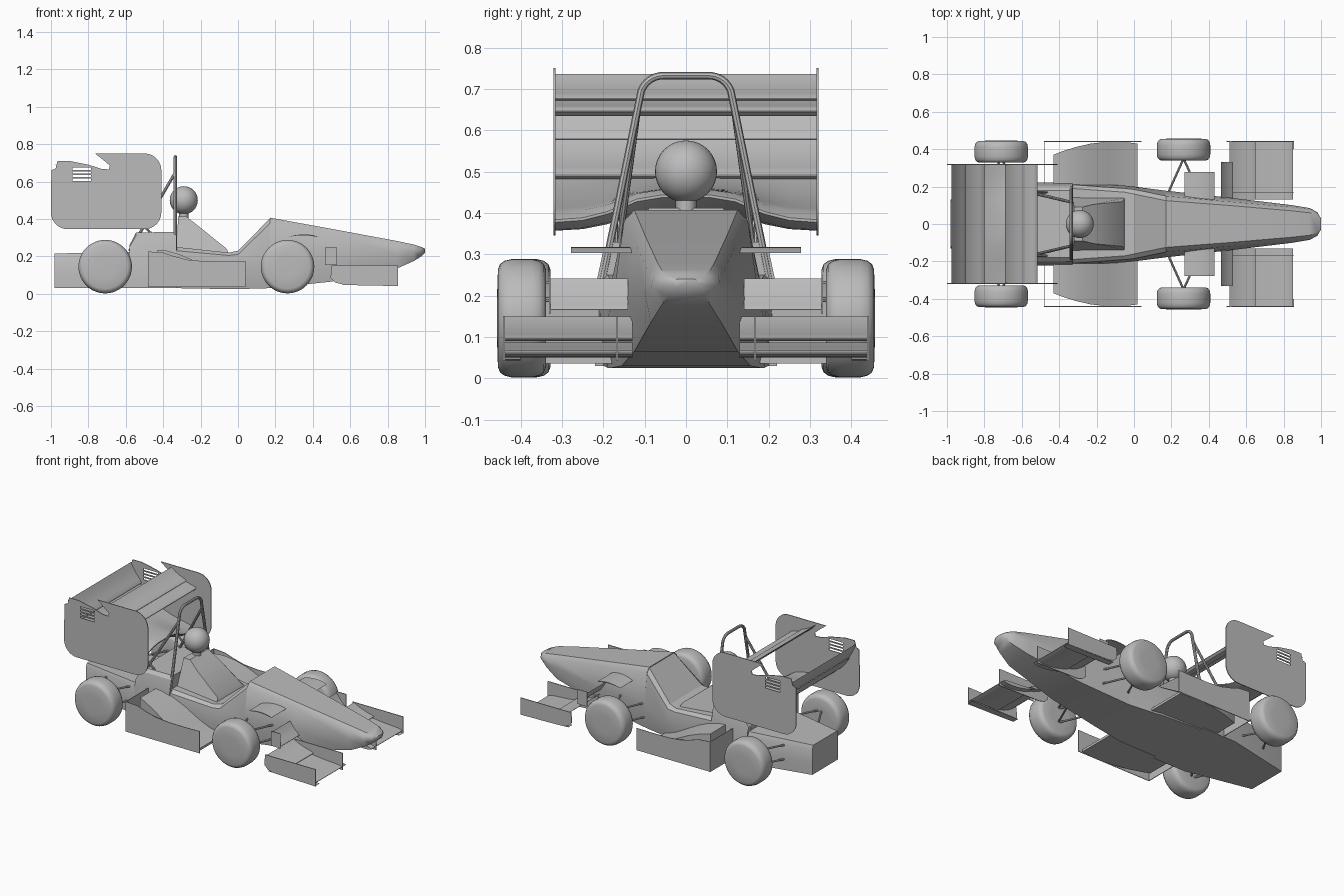
import bpy, bmesh
from math import sin, cos, pi, radians
from mathutils import Matrix

cube = bpy.data.objects.get("Cube")
if cube:
    bpy.data.objects.remove(cube, do_unlink=True)

grey = bpy.data.materials.new("plain_grey")
grey.use_nodes = True
grey.diffuse_color = (0.5, 0.5, 0.5, 1)
grey.node_tree.nodes["Principled BSDF"].inputs["Base Color"].default_value = grey.diffuse_color


def add(name, mesh, angle=30):
    """Link a mesh as a named part and shade it."""
    mesh.materials.clear()
    mesh.materials.append(grey)
    ob = bpy.data.objects.new(name, mesh)
    bpy.context.collection.objects.link(ob)
    bpy.ops.object.select_all(action='DESELECT')
    ob.select_set(True)
    bpy.context.view_layer.objects.active = ob
    bpy.ops.object.shade_smooth_by_angle(angle=radians(angle))
    return ob


def loft(name, rings, angle=30):
    """Skin equal-length rings and cap both ends."""
    bm = bmesh.new()
    vs = [[bm.verts.new(p) for p in r] for r in rings]
    n = len(rings[0])
    for a, b in zip(vs, vs[1:]):
        for i in range(n):
            j = (i + 1) % n
            bm.faces.new((a[i], a[j], b[j], b[i]))
    bm.faces.new(vs[0])
    bm.faces.new(vs[-1])
    bmesh.ops.recalc_face_normals(bm, faces=bm.faces)
    me = bpy.data.meshes.new(name)
    bm.to_mesh(me)
    bm.free()
    return add(name, me, angle)


def from_curve(name, cu, matrix=Matrix()):
    tmp = bpy.data.objects.new("tmp", cu)
    bpy.context.collection.objects.link(tmp)
    dg = bpy.context.evaluated_depsgraph_get()
    me = bpy.data.meshes.new_from_object(tmp.evaluated_get(dg))
    bpy.data.objects.remove(tmp, do_unlink=True)
    me.transform(matrix)
    return add(name, me)


def fill_spline(cu, pts, closed):
    sp = cu.splines.new('POLY')
    sp.points.add(len(pts) - 1)
    for p, co in zip(sp.points, pts):
        p.co = (*co, 1)
    sp.use_cyclic_u = closed


def tube(name, pts, r):
    cu = bpy.data.curves.new(name, 'CURVE')
    cu.dimensions = '3D'
    cu.bevel_depth, cu.bevel_resolution, cu.use_fill_caps = r, 2, True
    fill_spline(cu, pts, False)
    return from_curve(name, cu)


def plate(name, outlines, y, half=0.0025):
    """Upright plate from x, z outlines; later outlines are holes."""
    cu = bpy.data.curves.new(name, 'CURVE')
    cu.dimensions, cu.fill_mode, cu.extrude = '2D', 'BOTH', half
    for o in outlines:
        fill_spline(cu, [(x, z, 0) for x, z in o], True)
    return from_curve(name, cu, Matrix.Translation((0, y, 0)) @ Matrix.Rotation(pi / 2, 4, 'X'))


def arc(cx, cz, r, a0, a1, n=8):
    return [(cx + r * cos(radians(a0 + (a1 - a0) * i / n)),
             cz + r * sin(radians(a0 + (a1 - a0) * i / n))) for i in range(n + 1)]


def foil(name, lead, sag, trail, thick, spans):
    """Cambered wing element; spans hold y and a lift of the leading edge."""
    n = 10
    rings = []
    for y, lift in spans:
        up, low = [], []
        for i in range(n + 1):
            t = i / n
            x = lead[0] + (trail[0] - lead[0]) * t
            z = lead[1] + (trail[1] - lead[1]) * t - sag * 4 * t * (1 - t) + lift * (1 - t)
            h = thick * (1.6 * t ** 0.5 * (1 - t) + 0.08)
            up.append((x, y, z + h))
            low.append((x, y, z - h))
        rings.append(up + low[::-1])
    return loft(name, rings)


# Body: x, bottom half width and height, waist, shoulder, top
def body_ring(x, wb, zb, wm, zm, ws, zs, wt, zt):
    side = [(wb, zb), (wm, zm), (ws, zs), (wt, zt)]
    return [(x, y, z) for y, z in side] + [(x, -y, z) for y, z in side[::-1]]


loft("rear_floor_box", [body_ring(*s) for s in (
    (-0.98, .13, .03, .13, .1, .13, .19, .12, .215),
    (-0.56, .22, .03, .22, .1, .21, .2, .2, .225),
    (-0.33, .22, .03, .225, .1, .215, .2, .2, .235))], 20)
loft("engine_cover", [body_ring(*s) for s in (
    (-0.58, .215, .1, .21, .22, .2, .25, .18, .26),
    (-0.545, .22, .1, .215, .24, .2, .31, .18, .328),
    (-0.33, .22, .1, .215, .24, .2, .31, .18, .33))], 20)
loft("cockpit_tub", [body_ring(*s) for s in (
    (-0.33, .2, .03, .222, .12, .21, .23, .19, .25),
    (-0.05, .19, .025, .205, .12, .19, .205, .17, .22),
    (0.0, .18, .025, .2, .12, .185, .21, .16, .23),
    (0.17, .155, .03, .178, .18, .15, .375, .125, .402))], 25)
loft("nose_cone", [body_ring(*s) for s in (
    (0.17, .155, .03, .178, .18, .15, .38, .125, .407),
    (0.5, .125, .065, .142, .19, .12, .32, .1, .347),
    (0.85, .085, .135, .1, .21, .09, .255, .07, .282),
    (0.94, .06, .175, .085, .22, .078, .247, .06, .263),
    (0.98, .045, .2, .063, .225, .058, .24, .045, .25),
    (1.0, .02, .22, .03, .23, .03, .235, .02, .24))], 35)

# Seat back, driver
loft("seat_fairing", [
    [(-0.33, s * .15, .22), (-0.05, s * .14, .215), (-0.06, s * .12, .24),
     (-0.215, s * .105, .365), (-0.275, s * .09, .412), (-0.32, s * .09, .412)] for s in (-1, 1)])
loft("neck", [[(-0.29 + .025 * cos(a * pi / 8), .025 * sin(a * pi / 8), z)
               for a in range(16)] for z in (.39, .44)])
bm = bmesh.new()
bmesh.ops.create_uvsphere(bm, u_segments=32, v_segments=20, radius=0.075,
                          matrix=Matrix.Translation((-0.29, 0, 0.5)))
head = bpy.data.meshes.new("driver_head")
bm.to_mesh(head)
bm.free()
add("driver_head", head)

# Roll hoop
right = [(-0.335, y, z) for y, z in arc(.055, .675, .057, 20, 90)]
hoop = [(-0.335, .205, .22)] + right + [(x, -y, z) for x, y, z in right[::-1]] + [(-0.335, -.205, .22)]
tube("roll_hoop", hoop, .009)

# Rear wing elements
flat = [(-.318, 0), (.318, 0)]
foil("rear_main_wing", (-.52, .40), .03, (-.84, .49), .04,
     [(-.318, -.02), (-.25, -.015), (-.19, .0), (-.12, .03), (-.06, .04),
      (.06, .04), (.12, .03), (.19, .0), (.25, -.015), (.318, -.02)])
foil("rear_middle_flap", (-.80, .49), .02, (-.93, .59), .02, flat)
foil("rear_upper_flap", (-.90, .58), .015, (-.975, .69), .016, flat)
foil("front_slat", (-.515, .645), .01, (-.61, .68), .018, flat)
foil("rear_slat", (-.585, .675), .012, (-.69, .735), .014, flat)

# Rear wing end plates with louvre slots
outline = (arc(-.50, .66, .09, 0, 90) + [(-.765, .75), (-.72, .715), (-.685, .685), (-.69, .665), (-.73, .668),
           (-.80, .69), (-.90, .71), (-.965, .71), (-.975, .67), (-.998, .66)]
           + arc(-.91, .435, .09, 180, 270) + arc(-.50, .435, .09, 270, 360))
slots = [[(-.885, z), (-.785, z), (-.785, z + .012), (-.885, z + .012)] for z in (.603, .623, .643, .663)]

# Front wing end plate outline
front_plate = [(.855, .042), (.855, .15), (.5, .15), (.495, .085), (.52, .06), (.56, .05)]
pod_wall = [(-.48, .035), (.04, .035), (.04, .175), (-.05, .173), (-.18, .174), (-.27, .182),
            (-.34, .2), (-.40, .22), (-.48, .226)]


def wheel(name, x, y, s):
    profile = [(-.058, .06), (-.058, .118), (-.053, .131), (-.042, .139), (-.025, .143), (.025, .143),
               (.042, .139), (.053, .131), (.058, .118), (.06, .06)]
    loft(name, [[(x + r * cos(a * pi / 24), s * (y + d), .145 + r * sin(a * pi / 24))
                 for a in range(48)] for d, r in profile], 40)


for side, s in (("left", 1), ("right", -1)):
    plate(side + "_rear_end_plate", [outline] + slots, s * .318)
    wheel(side + "_front_wheel", .265, .397, s)
    wheel(side + "_rear_wheel", -.71, .386, s)

    # Hoop brace
    tube(side + "_hoop_brace", [(-.34, s * .118, .64), (-.58, s * .175, .23)], .008)
    tube(side + "_wing_strut", [(-.46, s * .17, .32), (-.58, s * .17, .43)], .006)

    # Suspension arms
    for label, x, inner, spread in (("front", .265, .15, .09), ("rear", -.71, .17, .1)):
        for z in (.1, .19):
            for d in (-spread, spread):
                tube(f"{side}_{label}_arm", [(x + d, s * inner, z), (x, s * .35, z)], .006)

    # Front wing
    span = [(s * .13, 0), (s * .44, 0)]
    foil(side + "_front_main_wing", (.85, .06), .008, (.63, .085), .016, span)
    foil(side + "_front_flap", (.65, .095), .012, (.51, .148), .012, span)
    foil(side + "_front_upper_flap", (.53, .165), .01, (.465, .24), .008, [(s * .14, 0), (s * .33, 0)])
    plate(side + "_upper_flap_end", [[(.465, .155), (.53, .155), (.53, .248), (.465, .248)]], s * .33, .002)
    plate(side + "_front_outer_plate", [front_plate], s * .44)
    plate(side + "_front_inner_plate", [front_plate], s * .167)
    foil(side + "_front_plate_foot", (.855, .045), 0, (.52, .05), .005, [(s * .40, 0), (s * .44, 0)])

    # Arched winglet beside the nose
    foil(side + "_nose_winglet", (.43, .303), -.012, (.27, .303), .004, [(s * .13, 0), (s * .278, 0)])

    # Side pod ramp, outer wall and back wall
    pod = [(-.43, .37, .235), (-.38, .39, .23), (-.31, .412, .21), (-.23, .43, .175),
           (-.14, .44, .125), (-.06, .44, .08), (.02, .43, .05)]
    loft(side + "_side_pod", [[(x, s * .17, .035), (x, s * y, .035), (x, s * y, z), (x, s * .17, z)]
                              for x, y, z in pod])
    plate(side + "_pod_wall", [pod_wall], s * .441, .002)
    loft(side + "_pod_back_wall", [[(x, s * .2, .035), (x, s * .441, .035), (x, s * .441, .226), (x, s * .2, .226)]
                                   for x in (-.482, -.478)])
